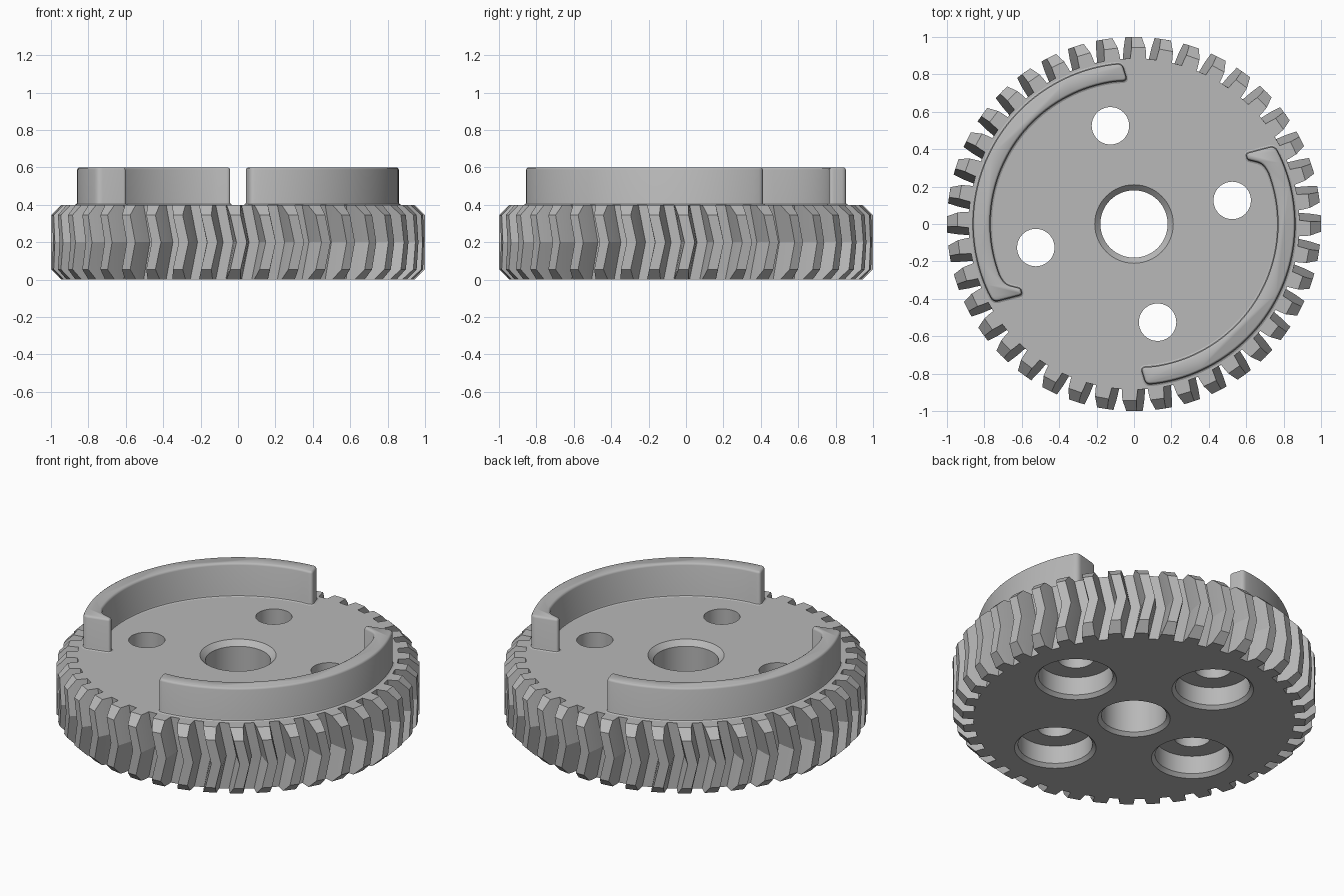
import bpy, bmesh, math
from mathutils import Vector

if "Cube" in bpy.data.objects:
    bpy.data.objects.remove(bpy.data.objects["Cube"], do_unlink=True)

TEETH = 40
ROOT, TIP, CHAMFERED = 0.885, 1.0, 0.945
HEIGHT, RAIL_TOP = 0.4, 0.6

grey = bpy.data.materials.new("plain grey")
grey.use_nodes = True
colour = (0.48, 0.48, 0.48, 1)
grey.diffuse_color = colour
grey.node_tree.nodes["Principled BSDF"].inputs["Base Color"].default_value = colour


def make_object(name, bm):
    bmesh.ops.recalc_face_normals(bm, faces=bm.faces)
    mesh = bpy.data.meshes.new(name)
    bm.to_mesh(mesh)
    bm.free()
    mesh.materials.append(grey)
    obj = bpy.data.objects.new(name, mesh)
    bpy.context.collection.objects.link(obj)
    return obj


def select_only(obj):
    bpy.ops.object.select_all(action="DESELECT")
    obj.select_set(True)
    bpy.context.view_layer.objects.active = obj


def loft(bm, rings):
    """Skin closed rings of equal length and cap both ends."""
    loops = [[bm.verts.new(p) for p in ring] for ring in rings]
    for low, high in zip(loops, loops[1:]):
        n = len(low)
        for i in range(n):
            j = (i + 1) % n
            bm.faces.new((low[i], low[j], high[j], high[i]))
    bm.faces.new(loops[0][::-1])
    bm.faces.new(loops[-1])


def turned(bm, x, y, profile, sides=64):
    """Solid of revolution from (radius, z) pairs."""
    steps = [2 * math.pi * i / sides for i in range(sides)]
    loft(bm, [[(x + r * math.cos(a), y + r * math.sin(a), z) for a in steps]
              for r, z in profile])


# Herringbone gear body
def gear_ring(z, outer):
    twist = math.radians(1.1 - 2.6 * abs(z - HEIGHT / 2) / (HEIGHT / 2))
    radii = [ROOT, (ROOT + outer) / 2, outer]
    flank = [(r, (0.0425 - 0.015 * ((r - ROOT) / (TIP - ROOT)) ** 1.5) / r)
             for r in radii]
    tooth = [(r, -w) for r, w in flank] + [(r, w) for r, w in reversed(flank)]
    ring = []
    for k in range(TEETH):
        centre = 2 * math.pi * k / TEETH + twist
        ring += [(r * math.cos(centre + a), r * math.sin(centre + a), z)
                 for r, a in tooth]
    return ring


bm = bmesh.new()
edge = 0.055
loft(bm, [gear_ring(0, CHAMFERED), gear_ring(edge, TIP), gear_ring(HEIGHT / 2, TIP),
          gear_ring(HEIGHT - edge, TIP), gear_ring(HEIGHT, CHAMFERED)])
gear = make_object("gear_body", bm)

# Chamfered bore and four counterbored holes
bm = bmesh.new()
turned(bm, 0, 0, [(0.22, -0.02), (0.18, 0.02), (0.18, 0.37), (0.23, 0.42)])
for k in range(4):
    a = math.radians(13.5 + 90 * k)
    turned(bm, 0.54 * math.cos(a), 0.54 * math.sin(a),
           [(0.245, -0.02), (0.205, 0.02), (0.205, 0.13), (0.1, 0.13), (0.1, 0.45)])
cutter = make_object("hole_cutter", bm)
cutter.hide_render = True

cut = gear.modifiers.new("holes", "BOOLEAN")
cut.operation = "DIFFERENCE"
cut.solver = "EXACT"
cut.object = cutter
select_only(gear)
bpy.ops.object.modifier_apply(modifier=cut.name)
bpy.data.objects.remove(cutter, do_unlink=True)
bpy.ops.object.shade_smooth_by_angle(angle=math.radians(18))


# Curved rails with a hooked end
def arc(radius, start, end, count):
    for i in range(count + 1):
        a = math.radians(start + (end - start) * i / count)
        yield (radius * math.cos(a), radius * math.sin(a), 0)


def rail_outline():
    points = list(arc(0.86, -82, 25, 44))
    points += [(0.752, 0.417, 0.03), (0.6, 0.377, 0.013), (0.606, 0.345, 0.013),
               (0.688, 0.325, 0.03)]
    points += list(arc(0.77, 21, -82, 42))
    points += [(0.037, -0.767, 0.025), (0.065, -0.857, 0.025)]
    outline = []
    for i, (x, y, d) in enumerate(points):
        p = Vector((x, y))
        if not d:
            outline.append(p)
            continue
        before = Vector(points[i - 1][:2]) - p
        after = Vector(points[(i + 1) % len(points)][:2]) - p
        a, b = p + before.normalized() * d, p + after.normalized() * d
        for s in range(6):
            t = s / 5
            outline.append(a * (1 - t) ** 2 + p * 2 * t * (1 - t) + b * t ** 2)
    return outline


def offset(outline, amount):
    result = []
    for i, p in enumerate(outline):
        along = outline[(i + 1) % len(outline)] - outline[i - 1]
        result.append(p + Vector((along.y, -along.x)).normalized() * amount)
    return result


outline = rail_outline()
layers = [(0.012, HEIGHT - 0.01), (0.012, HEIGHT), (0.003, HEIGHT + 0.004),
          (0, HEIGHT + 0.012), (0, RAIL_TOP - 0.012), (-0.004, RAIL_TOP - 0.004),
          (-0.011, RAIL_TOP)]
for name, sign in (("left_rail", 1), ("right_rail", -1)):
    bm = bmesh.new()
    loft(bm, [[(sign * p.x, sign * p.y, z) for p in offset(outline, amount)]
              for amount, z in layers])
    rail = make_object(name, bm)
    select_only(rail)
    bpy.ops.object.shade_smooth_by_angle(angle=math.radians(35))
